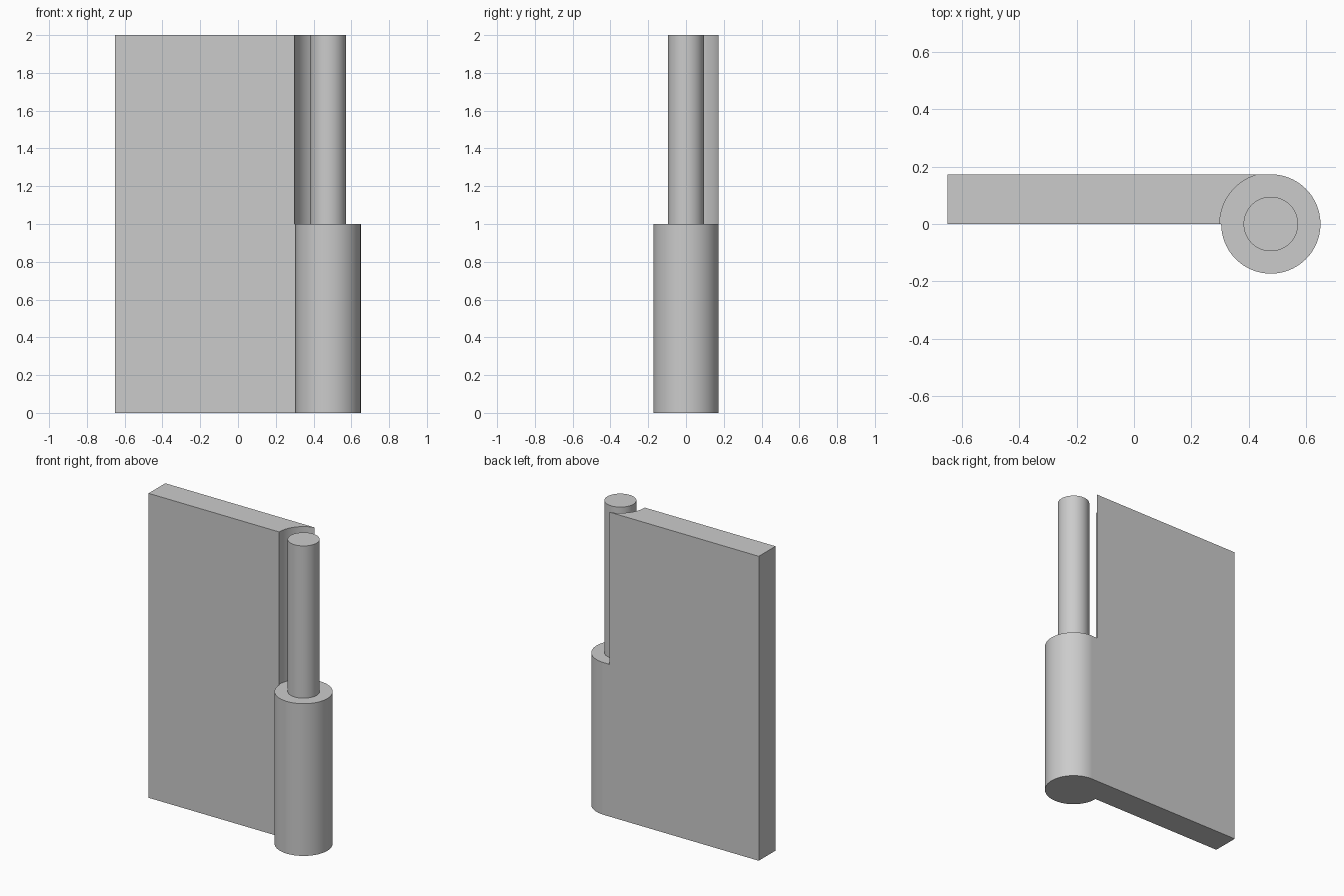
import bpy

cube = bpy.data.objects.get("Cube")
if cube:
    bpy.data.objects.remove(cube, do_unlink=True)

PIVOT_X = 0.477      # hinge axis, at y = 0
BARREL_R = 0.173
PIN_R = 0.095
RELIEF_R = 0.178     # clearance for the mating barrel
LEFT_X = -0.65

steel = bpy.data.materials.new("grey steel")
steel.use_nodes = True
colour = (0.6, 0.6, 0.6, 1)
steel.diffuse_color = colour
steel.node_tree.nodes["Principled BSDF"].inputs["Base Color"].default_value = colour


def cylinder(name, radius, bottom, top):
    """Upright cylinder on the hinge axis."""
    bpy.ops.mesh.primitive_cylinder_add(
        vertices=96, radius=radius, depth=top - bottom,
        location=(PIVOT_X, 0, (bottom + top) / 2))
    obj = bpy.context.object
    obj.name = name
    return obj


def finish(obj):
    obj.data.materials.clear()
    obj.data.materials.append(steel)
    bpy.ops.object.select_all(action="DESELECT")
    obj.select_set(True)
    bpy.context.view_layer.objects.active = obj
    bpy.ops.object.shade_smooth_by_angle()


# Flat leaf, running into the barrel at its right end
bpy.ops.mesh.primitive_cube_add(
    size=1, location=((LEFT_X + PIVOT_X) / 2, BARREL_R / 2, 1))
leaf = bpy.context.object
leaf.name = "hinge_leaf"
leaf.scale = (PIVOT_X - LEFT_X, BARREL_R, 2)
bpy.ops.object.transform_apply(location=False, rotation=False, scale=True)

# Concave relief in the upper half of the leaf
cutter = cylinder("relief_cutter", RELIEF_R, 0.999, 2.1)
cutter.hide_render = True
cut = leaf.modifiers.new("relief", "BOOLEAN")
cut.operation = "DIFFERENCE"
cut.solver = "EXACT"
cut.object = cutter
bpy.context.view_layer.objects.active = leaf
bpy.ops.object.modifier_apply(modifier=cut.name)
bpy.data.objects.remove(cutter, do_unlink=True)
finish(leaf)

# Lower barrel and the pin standing in it
finish(cylinder("hinge_barrel", BARREL_R, 0, 1))
finish(cylinder("hinge_pin", PIN_R, 0.9, 2))
